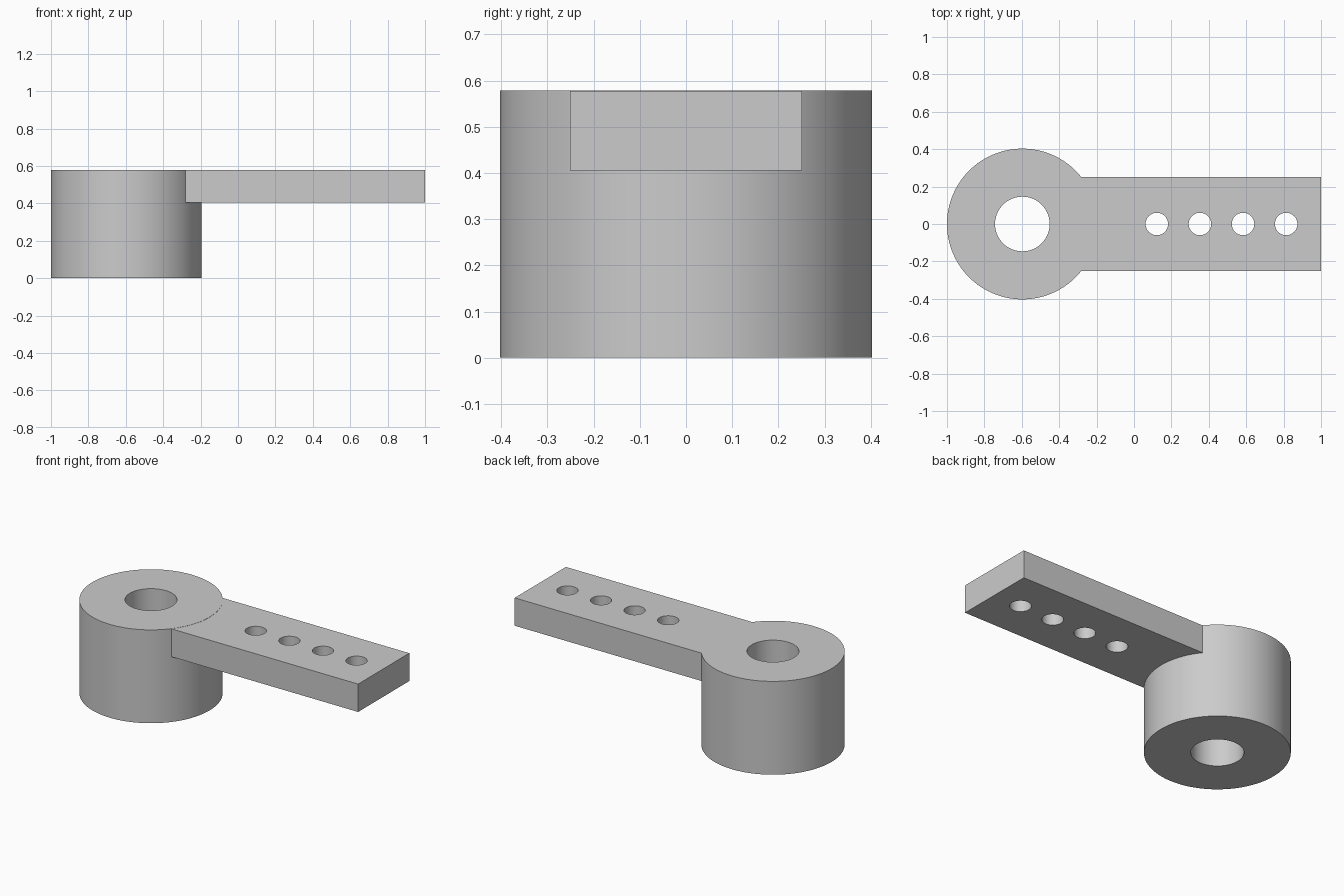
import bpy

default = bpy.data.objects.get("Cube")
if default:
    bpy.data.objects.remove(default, do_unlink=True)

grey = bpy.data.materials.new("plain_grey")
grey.use_nodes = True
colour = (0.6, 0.6, 0.6, 1)
grey.diffuse_color = colour
grey.node_tree.nodes["Principled BSDF"].inputs["Base Color"].default_value = colour

HUB_X, HUB_TOP = -0.597, 0.579
ARM_LOW, ARM_TOP = 0.405, 0.578


def cylinder(name, x, radius, low, high, sides=128):
    bpy.ops.mesh.primitive_cylinder_add(
        vertices=sides, radius=radius, depth=high - low, location=(x, 0, (low + high) / 2))
    obj = bpy.context.object
    obj.name = name
    obj.data.materials.append(grey)
    return obj


def drill(target, x, radius):
    """Cut a round vertical hole right through the target."""
    cutter = cylinder("hole_cutter", x, radius, -0.2, 0.8, 64)
    cutter.hide_render = True
    cut = target.modifiers.new("hole", "BOOLEAN")
    cut.operation, cut.solver, cut.object = "DIFFERENCE", "EXACT", cutter
    bpy.ops.object.select_all(action="DESELECT")
    target.select_set(True)
    bpy.context.view_layer.objects.active = target
    bpy.ops.object.modifier_apply(modifier=cut.name)
    bpy.data.objects.remove(cutter, do_unlink=True)


# Round hub with its shaft bore
hub = cylinder("hub", HUB_X, 0.403, 0, HUB_TOP)
drill(hub, HUB_X, 0.146)
bpy.ops.object.shade_smooth_by_angle()

# Flat arm, rooted inside the hub wall
root, tip = -0.4, 1.0
bpy.ops.mesh.primitive_cube_add(size=1, location=((root + tip) / 2, 0, (ARM_LOW + ARM_TOP) / 2))
arm = bpy.context.object
arm.name = "arm"
arm.scale = (tip - root, 0.502, ARM_TOP - ARM_LOW)
bpy.ops.object.transform_apply(location=False, rotation=False, scale=True)
arm.data.materials.append(grey)

# Row of four evenly spaced holes
for i in range(4):
    drill(arm, 0.122 + 0.2305 * i, 0.06)
bpy.ops.object.shade_smooth_by_angle()
